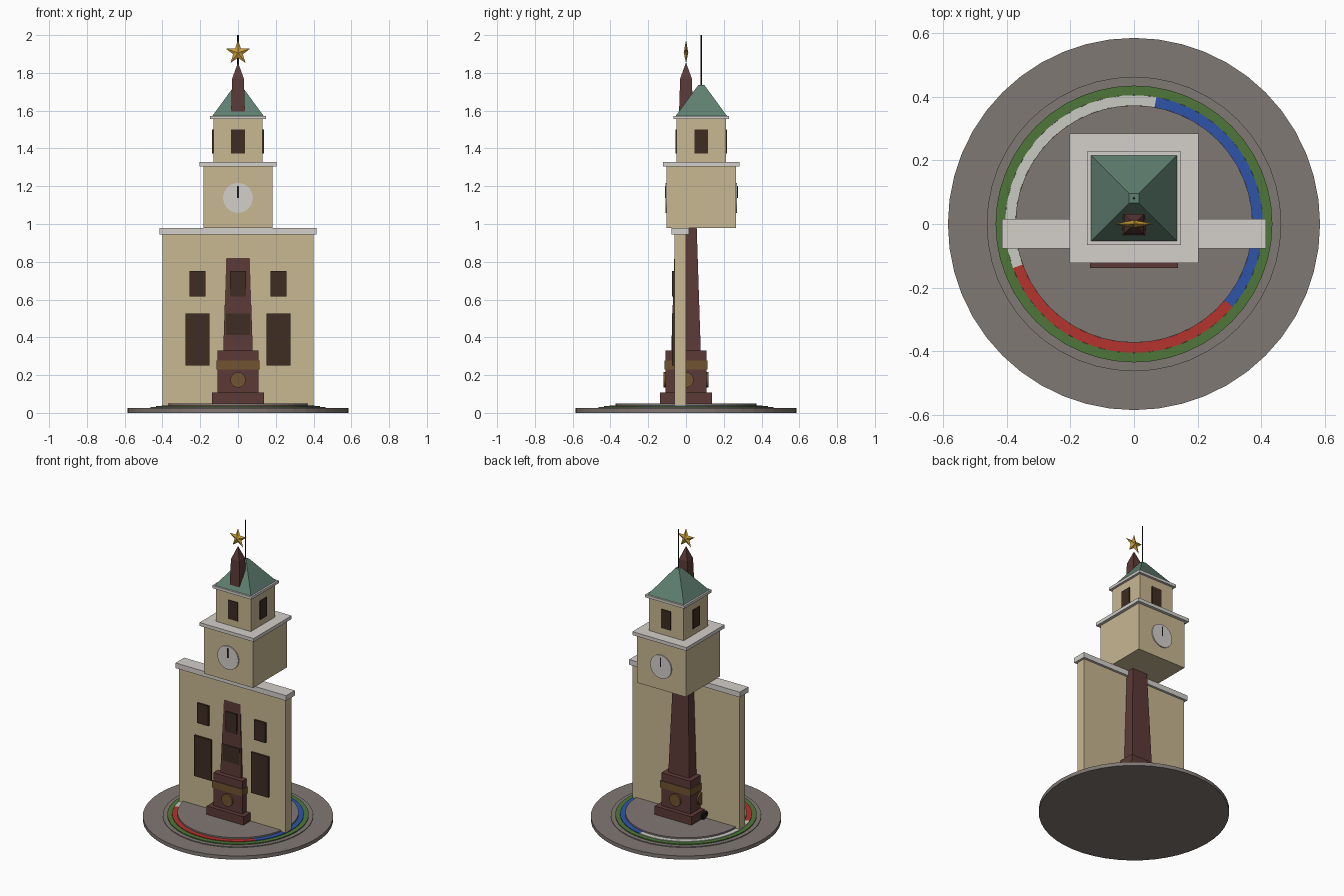
import bpy, bmesh, math
from mathutils import Matrix, Vector

cube = bpy.data.objects.get("Cube")
if cube:
    bpy.data.objects.remove(cube, do_unlink=True)


def material(name, code):
    def linear(c):
        return c / 12.92 if c <= 0.04045 else ((c + 0.055) / 1.055) ** 2.4
    rgb = [linear(int(code[i:i + 2], 16) / 255) for i in (0, 2, 4)]
    m = bpy.data.materials.new(name)
    m.use_nodes = True
    m.diffuse_color = (*rgb, 1)
    m.node_tree.nodes["Principled BSDF"].inputs["Base Color"].default_value = (*rgb, 1)
    return m


PAVING = material("paving", "807873")
GRASS = material("grass", "4F773A")
RED = material("red_flowers", "B5332D")
BLUE = material("blue_flowers", "2F54AA")
WHITE = material("white_flowers", "CACAC4")
WALL = material("sandstone", "C8B892")
TRIM = material("pale_trim", "D3CFCA")
GRANITE = material("red_granite", "5C3A37")
BRONZE = material("bronze", "705430")
GLASS = material("dark_window", "3F2D22")
ROOF = material("green_copper", "5F8070")
GOLD = material("gold", "CC9E38")
BLACK = material("black_iron", "1C1A1A")


def finish(name, bm, mat):
    bmesh.ops.recalc_face_normals(bm, faces=bm.faces)
    mesh = bpy.data.meshes.new(name)
    bm.to_mesh(mesh)
    bm.free()
    mesh.materials.append(mat)
    ob = bpy.data.objects.new(name, mesh)
    bpy.context.collection.objects.link(ob)
    return ob


def box(name, x, y, z, mat):
    """Box from (low, high) pairs on each axis."""
    bm = bmesh.new()
    size = [b - a for a, b in (x, y, z)]
    mid = [(a + b) / 2 for a, b in (x, y, z)]
    bmesh.ops.create_cube(bm, size=1, matrix=Matrix.Translation(mid) @ Matrix.Diagonal((*size, 1)))
    return finish(name, bm, mat)


def block(name, half, z, mat, y=0):
    return box(name, (-half, half), (y - half, y + half), z, mat)


def frustum(name, low, high, z, mat, y=0):
    """Square tapered block given by its half widths."""
    bm = bmesh.new()
    place = Matrix.Translation((0, y, sum(z) / 2)) @ Matrix.Rotation(math.pi / 4, 4, "Z")
    bmesh.ops.create_cone(bm, cap_ends=True, segments=4, radius1=low * math.sqrt(2),
                          radius2=high * math.sqrt(2), depth=z[1] - z[0], matrix=place)
    return finish(name, bm, mat)


def disc(name, r, depth, place, mat, segments=48):
    bm = bmesh.new()
    bmesh.ops.create_cone(bm, cap_ends=True, segments=segments, radius1=r, radius2=r,
                          depth=depth, matrix=place)
    return finish(name, bm, mat)


def floor_disc(name, r, z, mat):
    return disc(name, r, z[1] - z[0], Matrix.Translation((0, 0, sum(z) / 2)), mat)


def upright(angle, distance, z, y=0):
    """Placement facing outwards at a compass angle around the axis."""
    return (Matrix.Translation((0, y, z)) @ Matrix.Rotation(angle, 4, "Z")
            @ Matrix.Translation((0, -distance, 0)) @ Matrix.Rotation(math.pi / 2, 4, "X"))


def arc_bed(name, inner, outer, z, start, end, mat):
    """Curved flower bed swept from start to end, in degrees."""
    bm = bmesh.new()
    steps = round((end - start) / 7.5)
    section = [(inner, z[0]), (outer, z[0]), (outer, z[1]), (inner, z[1])]
    rows = []
    for i in range(steps + 1):
        a = math.radians(start + (end - start) * i / steps)
        rows.append([bm.verts.new((r * math.cos(a), r * math.sin(a), h)) for r, h in section])
    for p, q in zip(rows, rows[1:]):
        for k in range(4):
            bm.faces.new((p[k], p[(k + 1) % 4], q[(k + 1) % 4], q[k]))
    if end - start < 360:
        bm.faces.new(rows[0])
        bm.faces.new(rows[-1])
    else:
        bmesh.ops.remove_doubles(bm, verts=bm.verts, dist=0.0001)
    return finish(name, bm, mat)


# Round plaza with grass ring and three-coloured flower bed
floor_disc("plaza_base", 0.585, (0, 0.025), PAVING)
floor_disc("plaza_step", 0.463, (0.025, 0.03), PAVING)
arc_bed("grass_ring", 0.405, 0.435, (0.03, 0.036), 0, 360, GRASS)
for label, start, mat in (("blue", -40, BLUE), ("white", 80, WHITE), ("red", 200, RED)):
    arc_bed(label + "_flower_bed", 0.373, 0.405, (0.03, 0.04), start, start + 120, mat)
floor_disc("plaza_centre", 0.373, (0.03, 0.05), PAVING)

# Facade wall with its cornice and openings
box("facade_wall", (-0.4, 0.4), (-0.062, 0), (0.04, 0.945), WALL)
box("facade_cornice", (-0.415, 0.415), (-0.077, 0.016), (0.945, 0.98), TRIM)
FRONT = (-0.0753, -0.05)
for side, x in (("right", -0.214), ("centre", 0), ("left", 0.214)):
    box(side + "_upper_window", (x - 0.042, x + 0.042), FRONT, (0.615, 0.75), GLASS)
    box(side + "_lower_window", (x - 0.064, x + 0.064), FRONT, (0.25, 0.525), GLASS)

# Obelisk on a stepped pedestal
block("pedestal_step", 0.138, (0.05, 0.107), GRANITE)
block("pedestal", 0.109, (0.107, 0.33), GRANITE)
block("pedestal_band", 0.115, (0.23, 0.277), BRONZE)
frustum("obelisk_shaft", 0.078, 0.031, (0.33, 1.77), GRANITE)
frustum("obelisk_tip", 0.031, 0, (1.77, 1.855), GRANITE)
for i, side in enumerate(("front", "left", "back", "right")):
    disc(side + "_medallion", 0.041, 0.014, upright(i * math.pi / 2, 0.113, 0.175), BRONZE, 24)

# Five-pointed faceted star
bm = bmesh.new()
rim = []
for i in range(10):
    r = 0.027 if i % 2 else 0.067
    a = math.pi / 2 + i * math.pi / 5
    rim.append(bm.verts.new((r * math.cos(a), 0, 1.907 + r * math.sin(a))))
for y in (-0.012, 0.012):
    peak = bm.verts.new((0, y, 1.907))
    for i in range(10):
        bm.faces.new((rim[i], rim[(i + 1) % 10], peak))
finish("star", bm, GOLD)

# Clock tower behind the facade
TY = 0.081
block("clock_stage", 0.183, (0.98, 1.305), WALL, TY)
block("clock_cornice", 0.203, (1.305, 1.328), TRIM, TY)
for side, angle in (("front", 0), ("back", math.pi)):
    disc(side + "_clock_face", 0.079, 0.012, upright(angle, 0.184, 1.138, TY), TRIM, 32)
    y = sorted(TY + s * (-1 if side == "front" else 1) for s in (0.188, 0.193))
    box(side + "_clock_hand", (-0.004, 0.004), y, (1.138, 1.202), BLACK)

# Belfry with an opening on each side
block("belfry", 0.131, (1.328, 1.555), WALL, TY)
for i, side in enumerate(("front", "left", "back", "right")):
    opening = box(side + "_belfry_opening", (-0.036, 0.036), (-0.137, -0.125), (1.373, 1.5), GLASS)
    opening.matrix_world = Matrix.Translation((0, TY, 0)) @ Matrix.Rotation(i * math.pi / 2, 4, "Z")
block("belfry_cornice", 0.147, (1.555, 1.573), TRIM, TY)

# Copper roof and flagpole
frustum("roof", 0.135, 0.015, (1.573, 1.737), ROOF, TY)
disc("flagpole", 0.004, 0.27, Matrix.Translation((0, TY, 1.865)), BLACK, 8)

# Small iron wreath beside the pedestal
bpy.ops.mesh.primitive_torus_add(major_segments=16, minor_segments=6, major_radius=0.022,
                                 minor_radius=0.009, location=(-0.155, 0.025, 0.08),
                                 rotation=(0, math.radians(75), 0))
wreath = bpy.context.object
wreath.name = "iron_wreath"
wreath.data.materials.append(BLACK)
